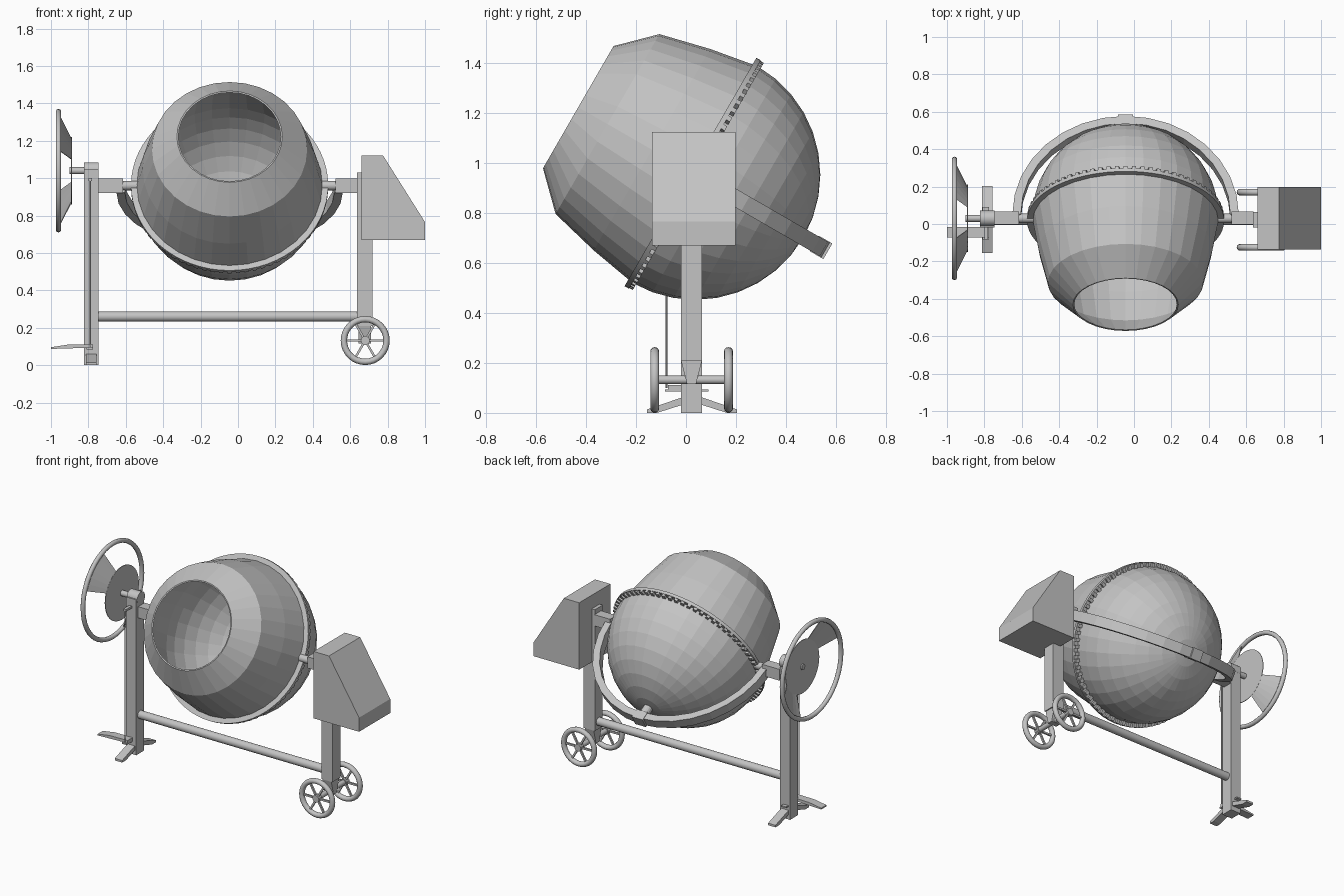
import bpy, bmesh
from math import sin, cos, pi, radians
from mathutils import Matrix, Vector

cube = bpy.data.objects.get("Cube")
if cube:
    bpy.data.objects.remove(cube, do_unlink=True)

grey = bpy.data.materials.new("machine grey")
grey.use_nodes = True
COLOUR = (0.55, 0.55, 0.55, 1)
grey.diffuse_color = COLOUR
grey.node_tree.nodes["Principled BSDF"].inputs["Base Color"].default_value = COLOUR

AXLE_Y = 0.03
# Drum frame: local z points out of the mouth, local x along the pivot
TILT = Matrix.Translation((-0.045, 0.037, 0.952)) @ Matrix.Rotation(radians(60), 4, "X")
ALONG = {
    "X": Matrix.Rotation(pi / 2, 4, "Y"),
    "Y": Matrix.Rotation(-pi / 2, 4, "X"),
    "Z": Matrix.Identity(4),
}


def finish(name, bm, matrix=None, smooth=False):
    bmesh.ops.remove_doubles(bm, verts=bm.verts, dist=1e-5)
    bmesh.ops.recalc_face_normals(bm, faces=bm.faces)
    if matrix:
        bm.transform(matrix)
    mesh = bpy.data.meshes.new(name)
    bm.to_mesh(mesh)
    bm.free()
    mesh.materials.append(grey)
    obj = bpy.data.objects.new(name, mesh)
    bpy.context.scene.collection.objects.link(obj)
    if smooth:
        mesh.shade_smooth()
        mesh.set_sharp_from_angle(angle=radians(40))
    return obj


def add_box(bm, lo, hi, matrix=Matrix.Identity(4)):
    lo, hi = Vector(lo), Vector(hi)
    m = matrix @ Matrix.Translation((lo + hi) / 2) @ Matrix.Diagonal((*(hi - lo), 1))
    bmesh.ops.create_cube(bm, size=1, matrix=m)


def box(name, lo, hi, matrix=None):
    bm = bmesh.new()
    add_box(bm, lo, hi)
    return finish(name, bm, matrix)


def rod(name, centre, axis, radius, length, sides=16):
    bm = bmesh.new()
    bmesh.ops.create_cone(bm, cap_ends=True, segments=sides, radius1=radius,
                          radius2=radius, depth=length)
    return finish(name, bm, Matrix.Translation(centre) @ ALONG[axis], True)


def prism(name, outline, axis, a, b):
    """Extrude an outline from a to b; outline is (x, z) for Y, (y, z) for X."""
    bm = bmesh.new()
    place = (lambda p, d: (p[0], d, p[1])) if axis == "Y" else (lambda p, d: (d, p[0], p[1]))
    ends = [[bm.verts.new(place(p, d)) for p in outline] for d in (a, b)]
    for ring in ends:
        bm.faces.new(ring)
    n = len(outline)
    for i in range(n):
        j = (i + 1) % n
        bm.faces.new((ends[0][i], ends[0][j], ends[1][j], ends[1][i]))
    return finish(name, bm)


def lathe(name, profile, matrix, sides=32, closed=False, smooth=False):
    """Revolve (radius, height) points about z."""
    bm = bmesh.new()
    verts = [bm.verts.new((r, 0, z)) for r, z in profile]
    pairs = list(zip(verts, verts[1:])) + ([(verts[-1], verts[0])] if closed else [])
    edges = [bm.edges.new(p) for p in pairs]
    bmesh.ops.spin(bm, geom=verts + edges, cent=(0, 0, 0), axis=(0, 0, 1),
                   angle=2 * pi, steps=sides)
    return finish(name, bm, matrix, smooth)


def circle(major, minor, sides=10, stretch=1):
    return [(major + minor * cos(2 * pi * i / sides), stretch * minor * sin(2 * pi * i / sides))
            for i in range(sides)]


def bowl(radius, rings=9):
    return [(radius * cos(pi / 2 * i / rings), -radius * sin(pi / 2 * i / rings))
            for i in range(rings)] + [(0, -radius)]


# Drum: hollow shell with a round back and a tapered mouth
outer = [(0.282, 0.54), (0.415, 0.405), (0.465, 0.2)] + bowl(0.5)
inner = [(r - 0.012, z) for r, z in outer[:3]] + bowl(0.488)
inner[0] = (0.274, 0.538)
lathe("drum", outer[::-1] + inner, TILT, 32)

# Gear ring with teeth on its back edge
lathe("gear_ring", [(0.49, 0.002), (0.527, 0.002), (0.527, 0.022), (0.49, 0.022)],
      TILT, 64, closed=True, smooth=True)
bm = bmesh.new()
TEETH = 72
for i in range(TEETH):
    add_box(bm, (0.495, -0.011, -0.014), (0.524, 0.011, 0.004),
            Matrix.Rotation(2 * pi * i / TEETH, 4, "Z"))
finish("gear_teeth", bm, TILT)

# Yoke: half hoop passing behind the drum
bm = bmesh.new()
STEPS = 16
sections = []
for i in range(STEPS + 1):
    t = pi * i / STEPS
    sections.append([bm.verts.new((r * cos(t), w, -r * sin(t)))
                     for r, w in ((0.56, -0.033), (0.605, -0.033), (0.605, 0.033), (0.56, 0.033))])
for a, b in zip(sections, sections[1:]):
    for k in range(4):
        bm.faces.new((a[k], a[(k + 1) % 4], b[(k + 1) % 4], b[k]))
bm.faces.new(sections[0])
bm.faces.new(sections[-1])
finish("yoke", bm, TILT)
box("yoke_rear_lug", (-0.04, -0.036, -0.612), (0.04, 0.036, -0.55), TILT)
lathe("rear_bearing", [(0, -0.57), (0.03, -0.57), (0.03, -0.49), (0, -0.49)], TILT, 16)

# Yoke ends and drum pivots
for side, x0, x1, pin in (("right", -0.745, -0.615, -0.59), ("left", 0.52, 0.64, 0.495)):
    box(side + "_yoke_end", (x0, -0.002, 0.922), (x1, 0.068, 0.998))
    rod(side + "_drum_pivot", (pin, AXLE_Y, 0.96), "X", 0.025, 0.11)

# Frame: posts and cross tube
box("right_post", (-0.823, -0.02, 0.0), (-0.747, 0.064, 1.05))
rod("right_post_bearing", (-0.785, AXLE_Y, 1.043), "X", 0.042, 0.078, 20)
box("left_post", (0.637, -0.02, 0.21), (0.72, 0.064, 1.03))
prism("left_post_foot", [(-0.02, 0.21), (0.064, 0.21), (0.04, 0.115), (0.004, 0.115)],
      "X", 0.645, 0.712)
rod("cross_tube", (-0.05, 0.022, 0.26), "X", 0.027, 1.4, 20)

# Splayed foot under the right post
for s, label in ((-1, "front"), (1, "rear")):
    y = lambda d: 0.024 + s * d
    prism(label + "_foot", [(y(0.03), 0.065), (y(0.06), 0.055), (y(0.18), 0.014),
                            (y(0.18), 0.0), (y(0.14), 0.0), (y(0.03), 0.035)],
          "X", -0.812, -0.757)

# Foot pedal and its lock rod
prism("pedal", [(-1.0, 0.087), (-1.0, 0.096), (-0.91, 0.11), (-0.775, 0.112), (-0.775, 0.094)],
      "Y", -0.072, -0.016)
box("pedal_bar", (-0.81, -0.083, 0.085), (-0.775, 0.09, 0.094))
rod("lock_rod", (-0.79, -0.078, 0.55), "Z", 0.004, 0.9, 8)
box("lock_rod_guide", (-0.8, -0.083, 0.985), (-0.78, -0.01, 1.0))

# Tilting handwheel: rim, dished disc and two opposite fan spokes
HUB = Matrix.Translation((0, AXLE_Y, 1.04))
WHEEL = HUB @ ALONG["X"]
lathe("handwheel_rim", [(r, z - 0.96) for r, z in circle(0.315, 0.015)],
      WHEEL, 48, closed=True, smooth=True)
rod("handwheel_disc", (-0.89, AXLE_Y, 1.04), "X", 0.18, 0.004, 32)
rod("handwheel_shaft", (-0.85, AXLE_Y, 1.04), "X", 0.019, 0.1)
for label, start in (("upper", 110), ("lower", 290)):
    bm = bmesh.new()
    rows = []
    for i in range(7):
        t = radians(start + 50 * i / 6)
        rows.append([bm.verts.new((x, r * cos(t), r * sin(t)))
                     for x, r in ((-0.888, 0.178), (-0.948, 0.305), (-0.952, 0.303), (-0.892, 0.176))])
    for a, b in zip(rows, rows[1:]):
        for k in range(4):
            bm.faces.new((a[k], a[(k + 1) % 4], b[(k + 1) % 4], b[k]))
    bm.faces.new(rows[0])
    bm.faces.new(rows[-1])
    finish(label + "_handwheel_spoke", bm, HUB)

# Motor housing
prism("motor_housing", [(0.66, 0.67), (1.0, 0.67), (1.0, 0.765), (0.775, 1.122), (0.66, 1.122)],
      "Y", -0.135, 0.198)

# Road wheels on a shared axle
rod("wheel_axle", (0.68, 0.022, 0.132), "Y", 0.017, 0.31)
for label, y in (("front", -0.125), ("rear", 0.17)):
    place = Matrix.Translation((0.68, y, 0.132)) @ ALONG["Y"]
    lathe(label + "_tyre", circle(0.114, 0.017, 12, 1.05), place, 32, closed=True, smooth=True)
    rod(label + "_wheel_hub", (0.68, y, 0.132), "Y", 0.024, 0.034)
    bm = bmesh.new()
    for i in range(6):
        add_box(bm, (0.015, -0.006, -0.006), (0.105, 0.006, 0.006),
                Matrix.Rotation(pi / 3 * i, 4, "Z"))
    finish(label + "_wheel_spokes", bm, place)
